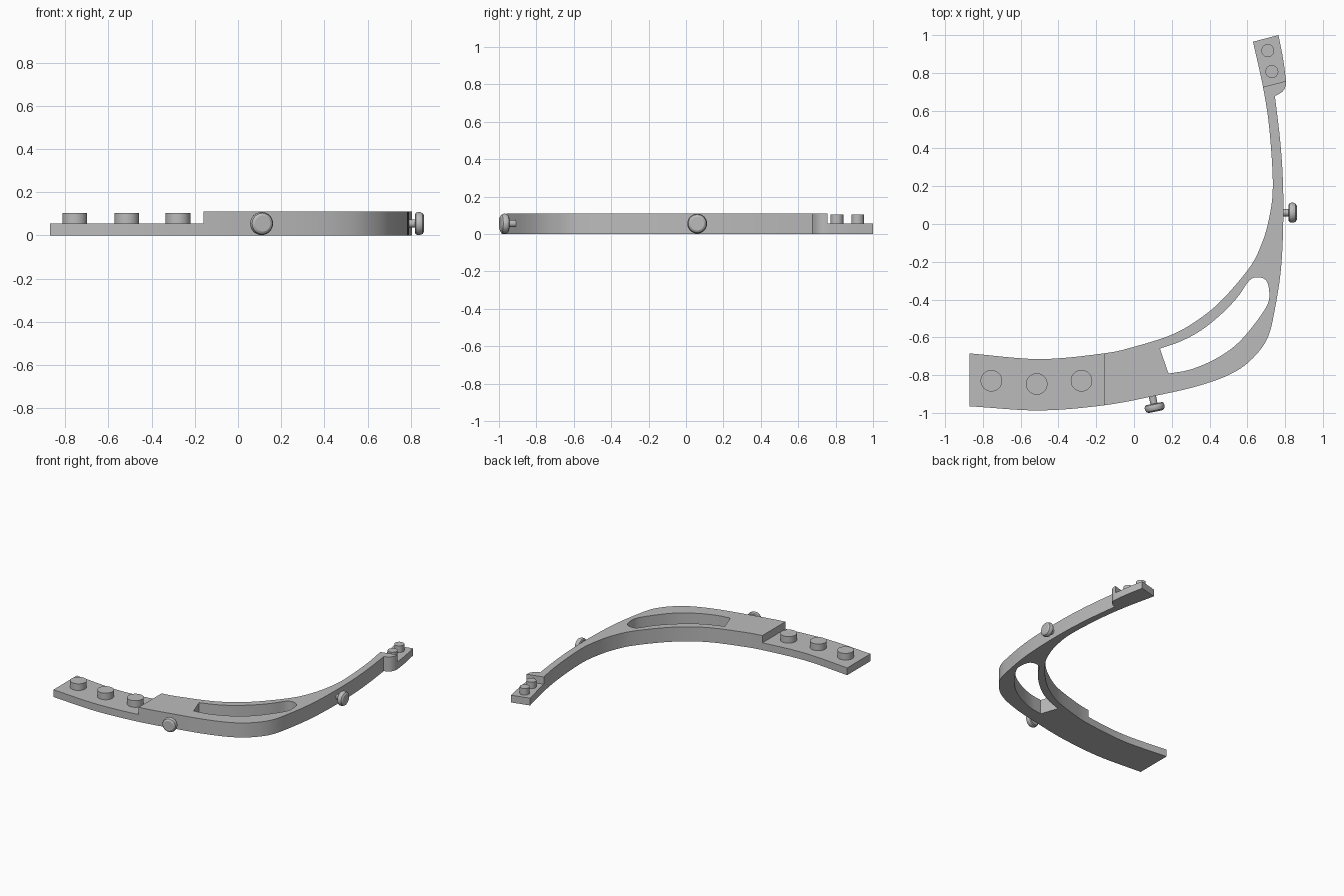
import bpy, bmesh, math
from mathutils import Vector, Matrix

default = bpy.data.objects.get("Cube")
if default:
    bpy.data.objects.remove(default, do_unlink=True)

HEIGHT, LOW = 0.11, 0.055

grey = bpy.data.materials.new("plain grey")
grey.use_nodes = True
grey.diffuse_color = (0.5, 0.5, 0.5, 1)
for node in grey.node_tree.nodes:
    if node.type == 'BSDF_PRINCIPLED':
        node.inputs["Base Color"].default_value = grey.diffuse_color


def make_object(name, bm):
    bmesh.ops.recalc_face_normals(bm, faces=bm.faces[:])
    mesh = bpy.data.meshes.new(name)
    bm.to_mesh(mesh)
    bm.free()
    mesh.materials.append(grey)
    obj = bpy.data.objects.new(name, mesh)
    bpy.context.collection.objects.link(obj)
    return obj


def select_only(obj):
    bpy.ops.object.select_all(action='DESELECT')
    obj.select_set(True)
    bpy.context.view_layer.objects.active = obj


def smooth_shade(obj):
    select_only(obj)
    bpy.ops.object.shade_smooth_by_angle(angle=math.radians(30))


def spline(points, steps=6):
    """Smooth open run through the points, leaving out the last one."""
    p = [Vector(q) for q in points]
    p = [p[0] * 2 - p[1]] + p + [p[-1] * 2 - p[-2]]
    run = []
    for a, b, c, d in zip(p, p[1:], p[2:], p[3:]):
        for i in range(steps):
            t = i / steps
            run.append((b * 2 + (c - a) * t + (a * 2 - b * 5 + c * 4 - d) * t ** 2
                        + (b * 3 - a - c * 3 + d) * t ** 3) / 2)
    return run


def closed_loop(*runs):
    """Join runs that share sharp corner points."""
    return [point for run in runs for point in spline(run)]


def extrude_loops(name, loops, height):
    bm = bmesh.new()
    rims = {0: [], height: []}
    for loop in loops:
        low, top = ([bm.verts.new((p.x, p.y, z)) for p in loop] for z in rims)
        n = len(loop)
        for i in range(n):
            j = (i + 1) % n
            bm.faces.new((low[i], low[j], top[j], top[i]))
            rims[0].append(bm.edges.get((low[i], low[j])))
            rims[height].append(bm.edges.get((top[i], top[j])))
    for edges in rims.values():
        bmesh.ops.triangle_fill(bm, edges=edges, use_beauty=True, normal=(0, 0, 1))
    return make_object(name, bm)


def cut_step(target, center, angle, size):
    """Lower one end of the target to the step height."""
    bm = bmesh.new()
    matrix = (Matrix.Translation((*center, LOW + size[2] / 2))
              @ Matrix.Rotation(angle, 4, 'Z') @ Matrix.Diagonal((*size, 1)))
    bmesh.ops.create_cube(bm, size=1, matrix=matrix)
    cutter = make_object("step_cutter", bm)
    cutter.hide_render = True
    mod = target.modifiers.new("step", 'BOOLEAN')
    mod.operation, mod.solver, mod.object = 'DIFFERENCE', 'EXACT', cutter
    select_only(target)
    bpy.ops.object.modifier_apply(modifier=mod.name)
    bpy.data.objects.remove(cutter, do_unlink=True)


# Curved arm: outline corners and the runs between them
wide_out, wide_in = (-0.87, -0.965), (-0.87, -0.685)
tip_out, tip_in = (0.765, 1.0), (0.63, 0.965)
notch, bump = (0.746, 0.677), (0.805, 0.757)
outline = closed_loop(
    [wide_out, (-0.5, -0.987), (-0.16, -0.96), (0.11, -0.91), (0.33, -0.86),
     (0.5, -0.8), (0.614, -0.725), (0.705, -0.608), (0.746, -0.45),
     (0.778, -0.238), (0.79, 0), (0.788, 0.238), (0.773, 0.45), notch],
    [notch, (0.785, 0.7), (0.803, 0.73), bump],
    [bump, (0.79, 0.87), tip_out],
    [tip_out, tip_in],
    [tip_in, (0.683, 0.725), (0.717, 0.5), (0.735, 0.2), (0.713, 0.02),
     (0.67, -0.12), (0.605, -0.24), (0.455, -0.413), (0.32, -0.52),
     (0.19, -0.59), (0, -0.65), (-0.16, -0.685), (-0.5, -0.715), wide_in],
    [wide_in, wide_out])

# Slot through the bend
slot_in, slot_out = (0.137, -0.66), (0.183, -0.792)
slot = closed_loop(
    [slot_out, (0.3, -0.77), (0.43, -0.715), (0.54, -0.64), (0.63, -0.54),
     (0.705, -0.43), (0.716, -0.36), (0.7, -0.3), (0.655, -0.282),
     (0.61, -0.3), (0.55, -0.385), (0.47, -0.47), (0.36, -0.56),
     (0.25, -0.62), slot_in],
    [slot_in, slot_out])

arm = extrude_loops("curved_arm", [outline, slot], HEIGHT)
cut_step(arm, (-0.66, -0.8), 0, (1, 1, 0.2))
tilt = math.radians(14.4)
step_mid = Vector((0.743, 0.741))
along = Vector((-math.sin(tilt), math.cos(tilt)))
cut_step(arm, step_mid + along * 0.2, tilt, (0.4, 0.4, 0.2))
smooth_shade(arm)


# Round pegs on the lowered ends
def peg(name, x, y, radius):
    bm = bmesh.new()
    depth = LOW - 0.005
    bmesh.ops.create_cone(bm, cap_ends=True, segments=40, radius1=radius,
                          radius2=radius, depth=depth,
                          matrix=Matrix.Translation((x, y, LOW + depth / 2)))
    smooth_shade(make_object(name, bm))


for i, (x, y) in enumerate([(-0.755, -0.83), (-0.515, -0.847), (-0.278, -0.83)]):
    peg(f"large_peg_{i + 1}", x, y, 0.057)
for i, (x, y) in enumerate([(0.708, 0.918), (0.73, 0.807)]):
    peg(f"small_peg_{i + 1}", x, y, 0.034)


# Mushroom-headed buttons on the outer side
def button(name, base, direction):
    profile = [(0, 0), (0.019, 0), (0.019, 0.042), (0.043, 0.042), (0.05, 0.047),
               (0.053, 0.056), (0.053, 0.066), (0.048, 0.078), (0.037, 0.085), (0, 0.085)]
    bm = bmesh.new()
    verts = [bm.verts.new((r, 0, h)) for r, h in profile]
    edges = [bm.edges.new(pair) for pair in zip(verts, verts[1:])]
    bmesh.ops.spin(bm, geom=verts + edges, cent=(0, 0, 0), axis=(0, 0, 1),
                   angle=math.tau, steps=32)
    bmesh.ops.remove_doubles(bm, verts=bm.verts[:], dist=0.0001)
    turn = Vector(direction).to_track_quat('Z', 'Y').to_matrix().to_4x4()
    bm.transform(Matrix.Translation((*base, LOW)) @ turn)
    smooth_shade(make_object(name, bm))


button("front_button", (0.097, -0.91), (0.2, -0.98, 0))
button("left_button", (0.777, 0.06), (1, 0, 0))
